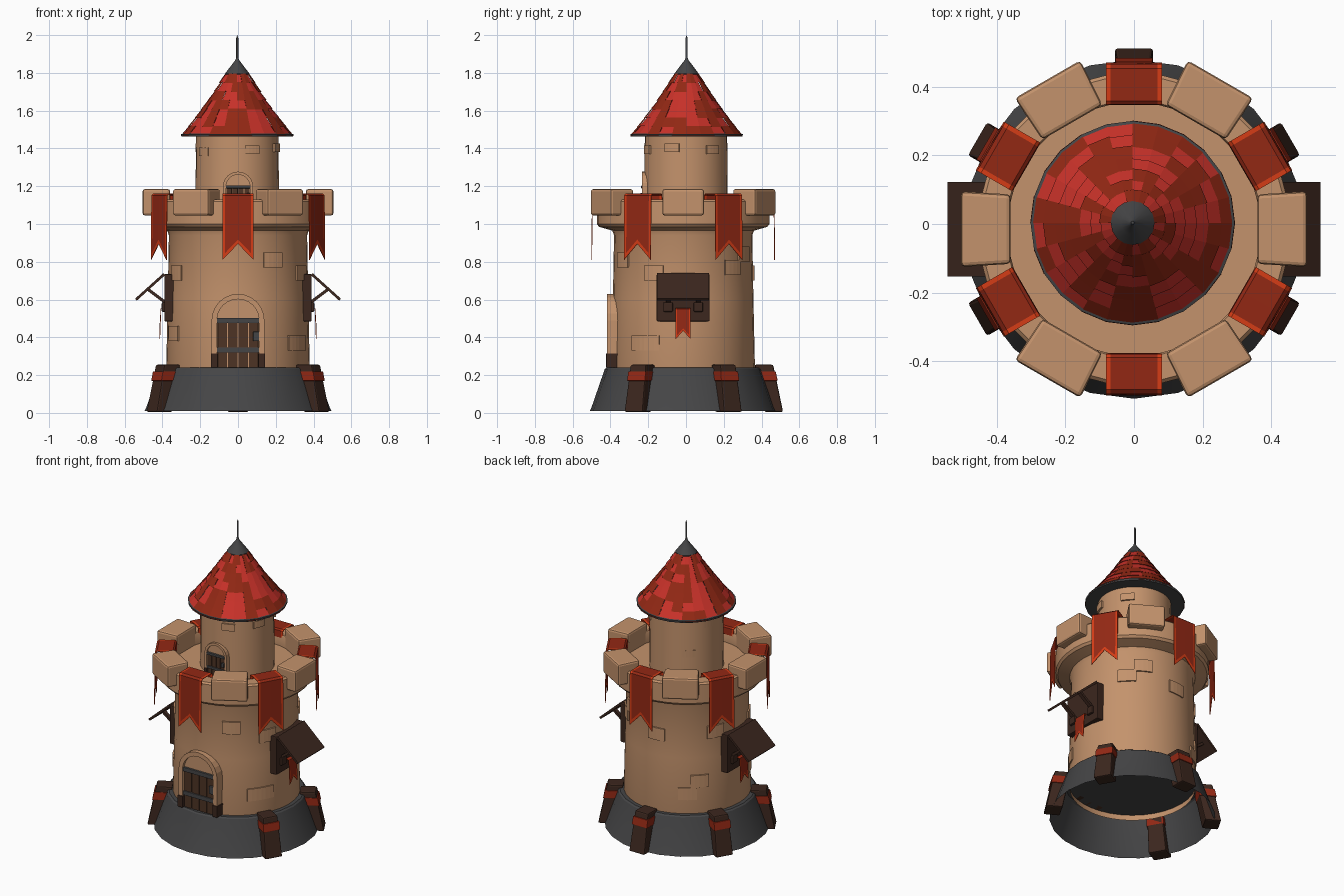
import bpy, bmesh, math, random
from mathutils import Matrix, Vector

if "Cube" in bpy.data.objects:
    bpy.data.objects.remove(bpy.data.objects["Cube"])
random.seed(4)

def mat(name, c):
    m = bpy.data.materials.new(name)
    m.diffuse_color = (*c, 1)
    m.use_nodes = True
    m.node_tree.nodes["Principled BSDF"].inputs["Base Color"].default_value = m.diffuse_color
    return m
TAN = mat("sandstone", (0.55, 0.29, 0.15))
GRAY = mat("slate_gray", (0.06, 0.06, 0.062))
RED = mat("roof_red", (0.58, 0.031, 0.022))
DRED = mat("deep_red", (0.29, 0.021, 0.007))
ORANGE = mat("banner_trim", (0.66, 0.045, 0.008))
WOOD = mat("dark_wood", (0.045, 0.02, 0.013))
PLANK = mat("door_wood", (0.075, 0.033, 0.018))
CY = -0.015  # tower axis

def frame(deg, cy=CY):
    """Local x = outward, y = around, z = up."""
    return Matrix.Translation((0, cy, 0)) @ Matrix.Rotation(math.radians(deg), 4, 'Z')

def finish(name, bm, mats, M=None, smooth=False):
    bmesh.ops.recalc_face_normals(bm, faces=bm.faces)
    me = bpy.data.meshes.new(name)
    bm.to_mesh(me)
    bm.free()
    for m in mats:
        me.materials.append(m)
    if M:
        me.transform(M)
    if smooth:
        me.shade_smooth()
        me.set_sharp_from_angle(angle=math.radians(30))
    ob = bpy.data.objects.new(name, me)
    bpy.context.collection.objects.link(ob)
    return ob

def lathe(name, prof, m, n=32, c=(0, CY), smooth=True):
    bm = bmesh.new()
    rings = [[bm.verts.new((c[0] + r * math.cos(2 * math.pi * i / n), c[1] + r * math.sin(2 * math.pi * i / n), z))
              for i in range(n)] for r, z in prof]
    for a, b in zip(rings, rings[1:]):
        for i in range(n):
            bm.faces.new((a[i], a[(i + 1) % n], b[(i + 1) % n], b[i]))
    bmesh.ops.remove_doubles(bm, verts=bm.verts, dist=1e-5)
    return finish(name, bm, [m], None, smooth)

def block(name, lo, hi, m, M, bevel=0.0, warp=None):
    bm = bmesh.new()
    bmesh.ops.create_cube(bm, size=1)
    for v in bm.verts:
        v.co = Vector([lo[k] + (v.co[k] + 0.5) * (hi[k] - lo[k]) for k in range(3)])
        if warp:
            v.co = Vector(warp(*v.co))
    if bevel:
        bmesh.ops.bevel(bm, geom=bm.edges[:], offset=bevel, segments=2, profile=0.5, affect='EDGES')
    return finish(name, bm, [m], M)

# Base skirt (open below) and main body with flared parapet
lathe("base_skirt", [(0.495, 0.01), (0.485, 0.03), (0.415, 0.232), (0.405, 0.24), (0, 0.24)], GRAY, 24)
lathe("tower_body", [(0.372, 0.20), (0.38, 0.24), (0.372, 0.6), (0.366, 0.94), (0.375, 0.965), (0.445, 0.985),
                     (0.457, 1.0), (0.457, 1.12), (0.447, 1.13), (0.375, 1.13), (0.37, 1.12), (0.37, 1.055), (0, 1.055)],
      TAN, 36)
lathe("upper_tower", [(0.222, 1.04), (0.218, 1.47)], TAN, 32, (-0.004, 0))

# Roof: rim, tiled cone, metal tip and spike
RC = (-0.004, 0.003)
lathe("roof_rim", [(0, 1.462), (0.296, 1.462), (0.298, 1.475), (0.27, 1.485)], GRAY, 24, RC)

def roof_r(t):
    return 0.292 - 0.265 * t + 0.035 * t * t
bm = bmesh.new()
N, ROWS = 24, 7
for row in range(ROWS):
    t0, t1 = row / ROWS, (row + 1) / ROWS
    z0, z1 = 1.472 + 0.325 * t0, 1.472 + 0.325 * t1
    r0, r1 = roof_r(t0) + 0.003, roof_r(t1) - 0.003
    left, col = 0, random.randint(0, 1)
    for i in range(N):
        if left == 0:
            left, col = random.randint(1, 3), 1 - col
        left -= 1
        lift = 0.004 * col
        def p(r, j, z):
            a = 2 * math.pi * j / N
            return bm.verts.new((RC[0] + r * math.cos(a), RC[1] + r * math.sin(a), z))
        a, b = p(r0 + lift, i, z0 - lift), p(r0 + lift, i + 1, z0 - lift)
        f1 = bm.faces.new((a, b, p(r1 + lift, i + 1, z1), p(r1 + lift, i, z1)))
        f2 = bm.faces.new((b, a, p(r0 - 0.014, i, z0), p(r0 - 0.014, i + 1, z0)))
        f1.material_index = f2.material_index = col
finish("roof_tiles", bm, [RED, DRED])
lathe("roof_tip", [(0, 1.785), (0.064, 1.785), (0.064, 1.797), (0.035, 1.835), (0.01, 1.868),
                   (0.006, 1.88), (0.0055, 1.985), (0, 2.0)], GRAY, 16, RC)

# Swallow-tailed banner hung along a path of (radius, height)
def banner(name, M, path, hw, trim, z_notch, z_tip, r_end, back=DRED):
    xs = [-hw, -hw + trim, 0, hw - trim, hw]
    bm = bmesh.new()
    rows = [[bm.verts.new((r, x, z)) for x in xs] for r, z in path]
    for lift in (trim * 1.6, 0):
        rows.append([bm.verts.new((r_end, x, z_notch + lift - (z_notch - z_tip) * abs(x) / hw)) for x in xs])
    for j, (a, b) in enumerate(zip(rows, rows[1:])):
        for i in range(4):
            f = bm.faces.new((a[i], a[i + 1], b[i + 1], b[i]))
            f.material_index = 1 if i in (0, 3) or j == len(rows) - 2 else 0
    ob = finish(name, bm, [back, ORANGE], M)
    s = ob.modifiers.new("cloth", 'SOLIDIFY')
    s.thickness = 0.004
    s.offset = 0

# Merlons, banners and base braces around the tower
for k in range(6):
    block("merlon", (0.36, -0.11, 1.045), (0.505, 0.11, 1.185), TAN, frame(60 * k), 0.012,
          lambda x, y, z: (x, y * (0.72 + 0.56 * x), z))
    ang = 30 + 60 * k
    banner("parapet_banner", frame(ang), [(0.364, 1.11), (0.366, 1.153), (0.375, 1.16), (0.468, 1.16), (0.48, 1.15)],
           0.082, 0.014, 0.895, 0.81, 0.484)
    if ang == 270:
        continue  # the door is here
    slope = lambda x, y, z: (x - (z - 0.01) * 0.21, y * (1.05 - 0.6 * (z - 0.01)), z)
    block("base_brace", (0.43, -0.053, 0.005), (0.528, 0.053, 0.255), WOOD, frame(ang), 0.008, slope)
    block("brace_band", (0.43, -0.058, 0.17), (0.534, 0.058, 0.22), DRED, frame(ang), 0.003, slope)

# Arched doors
def arch(w, z0, zc, n=12):
    return ([(-w, z0)] + [(-w * math.cos(math.pi * i / n), zc + w * math.sin(math.pi * i / n)) for i in range(n + 1)]
            + [(w, z0)])

def door(prefix, R, z0, s, cy):
    M = frame(-90, cy)
    o, q = arch(0.14 * s, z0, z0 + 0.25 * s), arch(0.112 * s, z0, z0 + 0.25 * s)
    x0, x1 = R - 0.06, R + 0.022 * s
    bm = bmesh.new()
    V = [[bm.verts.new((x, *p)) for p in pts] for x, pts in ((x0, o), (x1, o), (x1, q), (x0, q))]
    for a, b in zip(V, V[1:]):
        for i in range(len(o) - 1):
            bm.faces.new((a[i], a[i + 1], b[i + 1], b[i]))
    finish(prefix + "_frame", bm, [TAN], M)
    bm = bmesh.new()
    bm.faces.new([bm.verts.new((R + 0.003, *p)) for p in q])
    finish(prefix + "_arch_fill", bm, [TAN], M)
    for i in range(4):  # planks
        y = (-0.11 + 0.055 * i) * s
        block(prefix + "_plank", (R - 0.05, y + 0.002, z0), (R + 0.008, y + 0.053 * s, z0 + 0.245 * s), PLANK, M, 0.003)
    for h in (0.08, 0.235):  # iron straps
        block(prefix + "_strap", (R - 0.05, -0.112 * s, z0 + h * s), (R + 0.016, 0.116 * s, z0 + (h + 0.027) * s), GRAY, M, 0.003)
    block(prefix + "_lock", (R, 0.08 * s, z0 + 0.14 * s), (R + 0.022, 0.114 * s, z0 + 0.19 * s), GRAY, M, 0.003)
    for d in (-1, 1):  # wooden feet of the frame
        y0, y1 = sorted((d * 0.108 * s, d * 0.144 * s))
        block(prefix + "_foot", (R - 0.07, y0, z0), (R + 0.028 * s, y1, z0 + 0.075 * s), WOOD, M, 0.003)
door("gate", 0.38, 0.24, 1.0, CY)
door("upper_door", 0.221, 1.055, 0.57, 0)

# Side windows: backing board, propped awning, struts, small banner
def beam(name, a, b, y, w, m, M):
    a, b = Vector((a[0], 0, a[1])), Vector((b[0], 0, b[1]))
    d = (b - a).normalized()
    n = Vector((-d.z, 0, d.x)) * w / 2
    bm = bmesh.new()
    c = [bm.verts.new(p + Vector((0, yy, 0))) for yy in y for p in (a - n, b - n, b + n, a + n)]
    for f in ((0, 1, 2, 3), (7, 6, 5, 4), (0, 4, 5, 1), (1, 5, 6, 2), (2, 6, 7, 3), (3, 7, 4, 0)):
        bm.faces.new([c[i] for i in f])
    finish(name, bm, [m], M)
for deg in (0, 180):
    M = frame(deg)
    block("window_board", (0.33, -0.14, 0.485), (0.39, 0.14, 0.735), WOOD, M, 0.005)
    beam("window_awning", (0.39, 0.735), (0.54, 0.6), (-0.138, 0.138), 0.014, WOOD, M)
    for y in (-0.08, 0.08):
        beam("awning_strut", (0.385, 0.585), (0.478, 0.655), (y - 0.012, y + 0.012), 0.016, WOOD, M)
        block("strut_bracket", (0.38, y - 0.025, 0.535), (0.404, y + 0.025, 0.585), WOOD, M, 0.006)
    banner("window_banner", M, [(0.385, 0.555), (0.408, 0.55)], 0.04, 0.008, 0.435, 0.39, 0.414)

# Raised stones, curved to the wall
def stone(deg, z, w, h, R, cy=CY):
    bm = bmesh.new()
    n = 4
    L = [[bm.verts.new((r * math.cos(a), r * math.sin(a), zz)) for a in [(i / n - 0.5) * w / R for i in range(n + 1)]]
         for r, zz in ((R - 0.02, z), (R + 0.007, z), (R + 0.007, z + h), (R - 0.02, z + h))]
    for j in range(4):
        for i in range(n):
            a, b = L[j], L[(j + 1) % 4]
            bm.faces.new((a[i], a[i + 1], b[i + 1], b[i]))
    for e in (0, n):
        bm.faces.new([r[e] for r in L])
    finish("wall_stone", bm, [TAN], frame(deg, cy))
for d, z in ((-60, 0.77), (-37, 0.33), (-28, 0.33), (-152, 0.7), (152, 0.72), (-25, 0.7), (45, 0.73), (60, 0.8),
             (125, 0.33), (136, 0.41), (205, 0.38), (95, 0.7)):
    stone(d, z, 0.11, 0.08, 0.376 if z < 0.6 else 0.37)
for d, z in ((-70, 1.37), (-20, 1.38), (40, 1.37), (130, 1.2), (165, 1.38), (215, 1.36)):
    stone(d, z, 0.08, 0.045, 0.219, 0)
